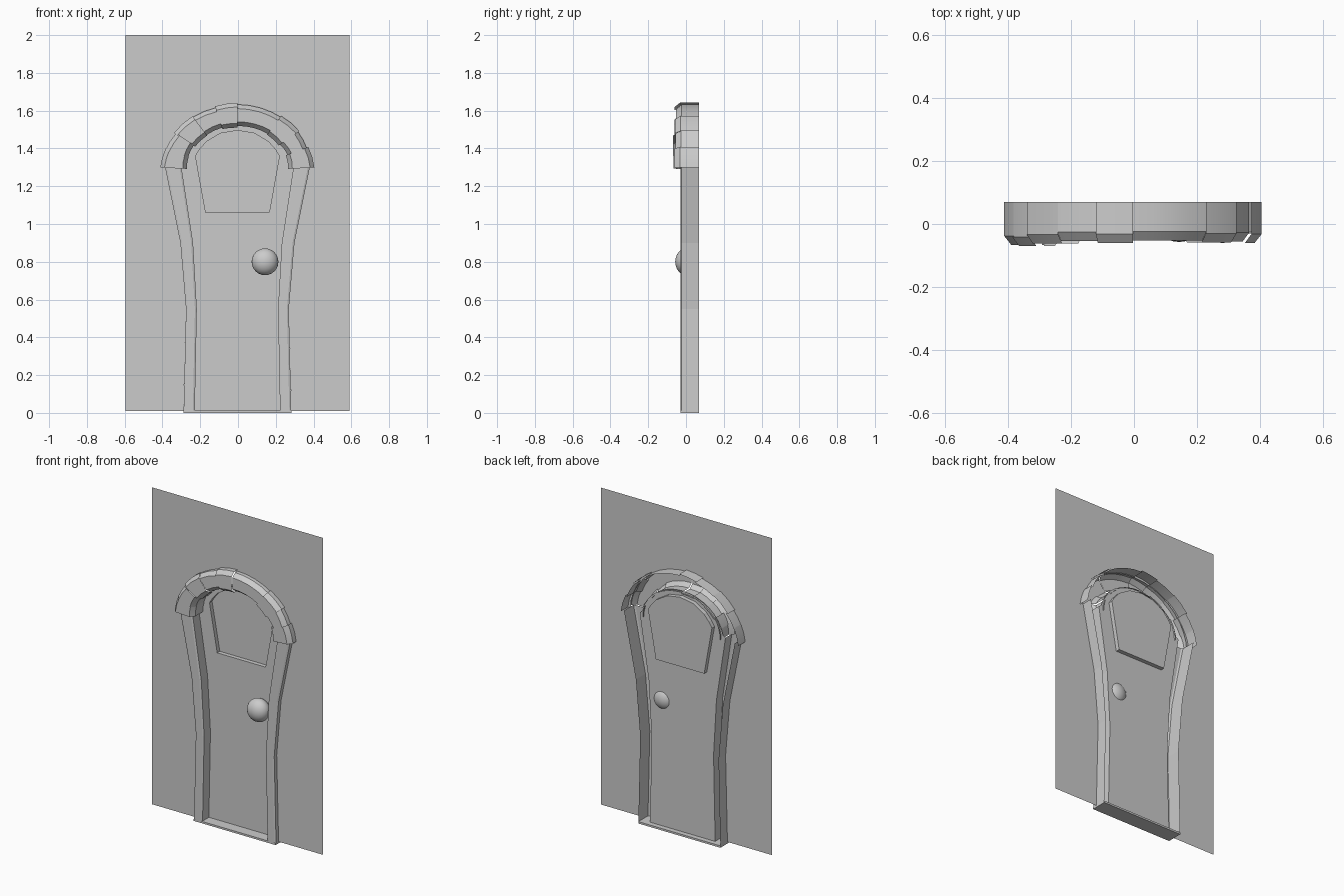
import bpy, bmesh
from math import sin, cos, radians

if "Cube" in bpy.data.objects:
    bpy.data.objects.remove(bpy.data.objects["Cube"])

CX = -0.003            # tiny sideways offset of the whole design
BACK, DOOR_Y, WALL_Y, FRONT = 0.07, 0.038, 0.0, -0.03
SPRING_Z = 1.28        # arch ellipse centre height

# Jamb outlines (x, z), right half
OUTER = [(.285, 0.0), (.272, .55), (.302, .90), (.385, 1.31)]
INNER = [(.226, 0.0), (.215, .55), (.235, .90), (.298, 1.31)]
WINDOW = [(0, 1.495), (.09, 1.48), (.165, 1.435), (.20, 1.395), (.222, 1.36), (.168, 1.06), (0, 1.06)]


def arch(a, b, deg):
    t = radians(deg)
    return (a * cos(t), SPRING_Z + b * sin(t))


def finish(name, bm, smooth=None):
    bmesh.ops.remove_doubles(bm, verts=bm.verts, dist=1e-5)
    bmesh.ops.recalc_face_normals(bm, faces=bm.faces)
    me = bpy.data.meshes.new(name)
    bm.to_mesh(me)
    bm.free()
    ob = bpy.data.objects.new(name, me)
    bpy.context.collection.objects.link(ob)
    if smooth:
        bpy.ops.object.select_all(action='DESELECT')
        ob.select_set(True)
        bpy.context.view_layer.objects.active = ob
        bpy.ops.object.shade_smooth_by_angle(angle=radians(smooth))
    return ob


def flat(bm, outline, y):
    """Flat upright half panel and its mirror image."""
    for s in (1, -1):
        bm.faces.new([bm.verts.new((CX + s * x, y, z)) for x, z in outline])


def loft(bm, rows):
    """Skin a list of equal-length point rows."""
    grid = [[bm.verts.new(p) for p in r] for r in rows]
    for r0, r1 in zip(grid, grid[1:]):
        for i in range(len(r0) - 1):
            bm.faces.new((r0[i], r0[i + 1], r1[i + 1], r1[i]))


# Wall with an arched opening
bm = bmesh.new()
opening = [(x, max(z, .01)) for x, z in OUTER]
opening += [arch(.392, .347, d) for d in range(10, 91, 10)]
opening[-1] = (0, opening[-1][1])
flat(bm, opening + [(0, 2.0), (.593, 2.0), (.593, .01)], WALL_Y)
finish("wall", bm)

# Recessed door leaf with its window pushed further back
bm = bmesh.new()
leaf = [(x, max(z, .012)) for x, z in INNER]
leaf += [arch(.285, .245, d) for d in range(10, 91, 10)]
leaf[-1] = (0, leaf[-1][1])
flat(bm, [(0, .012)] + leaf + WINDOW, DOOR_Y)
finish("door_leaf", bm)

bm = bmesh.new()
flat(bm, WINDOW, .064)
for s in (1, -1):
    loft(bm, [[(CX + s * x, y, z) for x, z in WINDOW] for y in (DOOR_Y, .064)])
finish("window_recess", bm)

# Curved jambs: open-backed channels with a small front chamfer
for side, s in (("right", 1), ("left", -1)):
    bm = bmesh.new()
    c = .01
    rows = []
    for (xo, z), (xi, _) in zip(OUTER, INNER):
        prof = [(xo, BACK), (xo, FRONT + c / 2), (xo - c, FRONT),
                (xi + c, FRONT), (xi, FRONT + c / 2), (xi, DOOR_Y)]
        rows.append([(CX + s * x, y, z) for x, y in prof])
    loft(bm, rows)
    finish("jamb_" + side, bm)

# Sill plate
bm = bmesh.new()
bmesh.ops.create_cube(bm, size=1)
for v in bm.verts:
    v.co = (CX + v.co.x * .57, .02 + v.co.y * .10, .006 + v.co.z * .012)
finish("sill", bm)

# Arch stones: (start angle, end angle, growth at start, growth at end, front y)
STONES = [
    (3, 21, .008, .002, -.060), (20, 37, -.008, -.002, -.055),
    (36, 55, .006, .002, -.058), (54, 90, -.004, -.002, -.052),
    (90, 107, .007, .004, -.060), (106, 127, -.004, .000, -.054),
    (126, 146, .004, .006, -.062), (145, 162, -.004, .002, -.070),
    (160, 177, .003, .009, -.066),
]
for n, (t0, t1, g0, g1, fy) in enumerate(STONES):
    bm = bmesh.new()
    steps = max(2, round((t1 - t0) / 9))
    rows = []
    for i in range(steps + 1):
        f = i / steps
        d, g = t0 + (t1 - t0) * f, g0 + (g1 - g0) * f
        row = []
        # U-shaped section: inset from outer rim (positive) or inner rim (negative)
        for rim, inset, y in ((1, 0, BACK), (1, 0, fy + .028), (1, .022, fy),
                              (0, .022, fy), (0, 0, fy + .028), (0, 0, DOOR_Y + .01)):
            if rim:
                x, z = arch(.40 + g - inset, .355 + g - inset, d)
            else:
                x, z = arch(.277 - g + inset, .237 - g + inset, d)
            row.append((CX + x, y, z))
        rows.append(row)
    loft(bm, rows)
    finish(f"arch_stone_{n + 1}", bm, 25)

# Door knob, slightly flattened
bm = bmesh.new()
bmesh.ops.create_uvsphere(bm, u_segments=24, v_segments=12, radius=1)
for v in bm.verts:
    v.co = (.143 + v.co.x * .071, v.co.y * .057, .80 + v.co.z * .071)
finish("door_knob", bm, 40)
